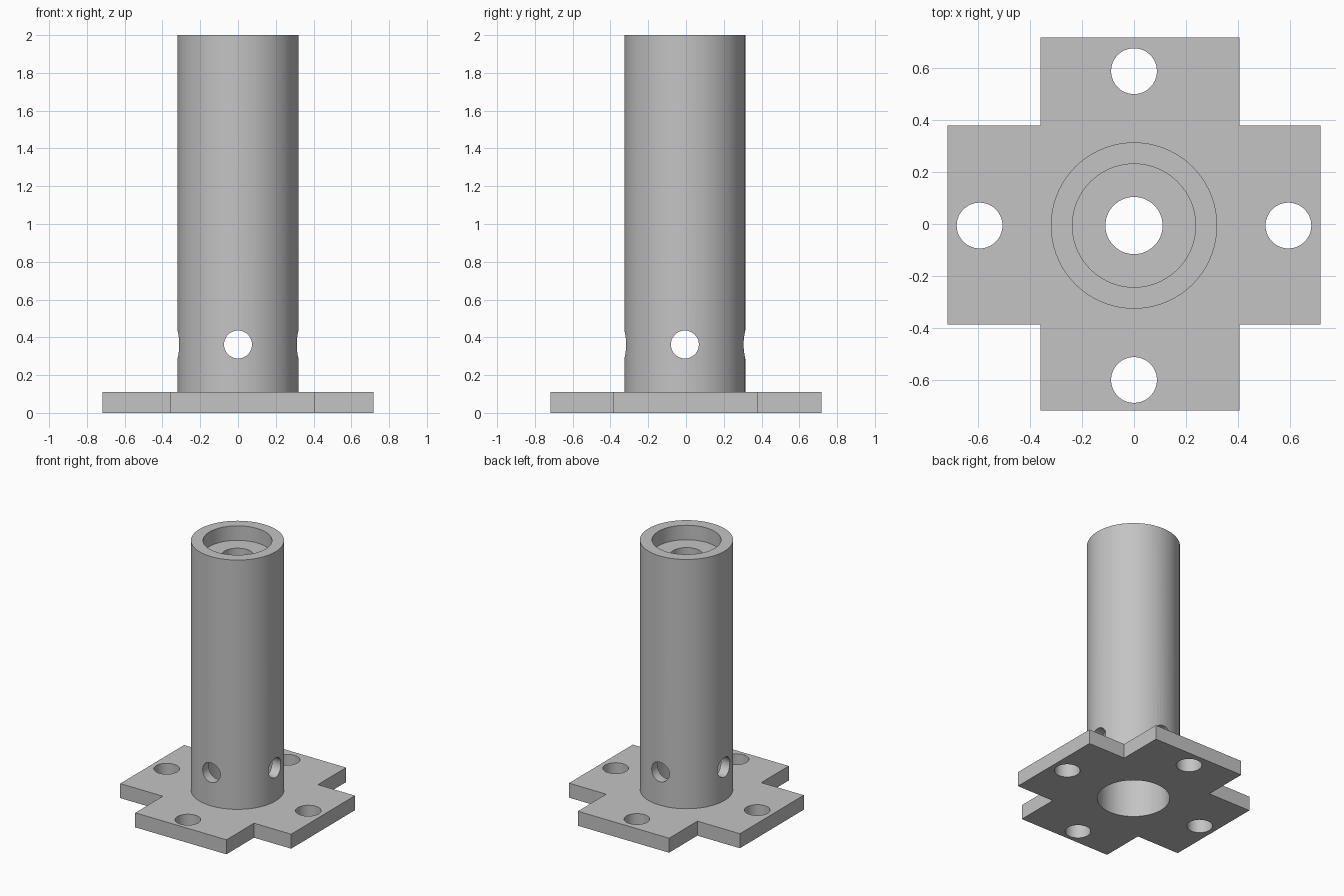
import bpy
import bmesh
from math import pi
from mathutils import Matrix, Vector

cube = bpy.data.objects.get("Cube")
if cube:
    bpy.data.objects.remove(cube, do_unlink=True)

grey = bpy.data.materials.new("plain grey")
grey.use_nodes = True
colour = (0.55, 0.55, 0.55, 1)
grey.diffuse_color = colour
grey.node_tree.nodes["Principled BSDF"].inputs["Base Color"].default_value = colour

PLATE_TOP = 0.11
HALF = 0.717
AXIS_Y = -0.006      # tube and holes sit slightly off the plate centre
BORE = 0.249
SEGMENTS = 72


def make_object(name, bm):
    bmesh.ops.recalc_face_normals(bm, faces=bm.faces)
    mesh = bpy.data.meshes.new(name)
    bm.to_mesh(mesh)
    bm.free()
    obj = bpy.data.objects.new(name, mesh)
    mesh.materials.append(grey)
    bpy.context.collection.objects.link(obj)
    return obj


def drill(obj, centre, radius, depth, axis="Z"):
    """Cut a round hole through obj along an axis."""
    turn = {"X": Matrix.Rotation(pi / 2, 4, "Y"),
            "Y": Matrix.Rotation(pi / 2, 4, "X"),
            "Z": Matrix.Identity(4)}[axis]
    bm = bmesh.new()
    bmesh.ops.create_cone(bm, cap_ends=True, segments=SEGMENTS,
                          radius1=radius, radius2=radius, depth=depth,
                          matrix=Matrix.Translation(centre) @ turn)
    cutter = make_object("hole_cutter", bm)
    cutter.hide_render = True
    mod = obj.modifiers.new("hole", "BOOLEAN")
    mod.operation = "DIFFERENCE"
    mod.solver = "EXACT"
    mod.object = cutter
    bpy.context.view_layer.objects.active = obj
    bpy.ops.object.modifier_apply(modifier=mod.name)
    bpy.data.objects.remove(cutter, do_unlink=True)


# Cross-shaped base plate
x0, x1, y0, y1 = -0.36, 0.405, -0.387, 0.378
outline = [(x0, -HALF), (x1, -HALF), (x1, y0), (HALF, y0), (HALF, y1), (x1, y1),
           (x1, HALF), (x0, HALF), (x0, y1), (-HALF, y1), (-HALF, y0), (x0, y0)]
bm = bmesh.new()
face = bm.faces.new([bm.verts.new((x, y, 0)) for x, y in outline])
grown = bmesh.ops.extrude_face_region(bm, geom=[face])
bmesh.ops.translate(bm, vec=(0, 0, PLATE_TOP),
                    verts=[v for v in grown["geom"] if isinstance(v, bmesh.types.BMVert)])
plate = make_object("base_plate", bm)

# Bolt holes in the four arms, and the bore
for dx, dy in ((1, 0), (-1, 0), (0, 1), (0, -1)):
    drill(plate, Vector((0.594 * dx, AXIS_Y + 0.594 * dy, 0)), 0.088, 1)
drill(plate, Vector((0, AXIS_Y, 0)), BORE, 1)

# Upright tube with a counterbored top and an inner ledge
profile = [(BORE, PLATE_TOP), (0.32, PLATE_TOP), (0.32, 2), (0.237, 2),
           (0.237, 1.89), (0.11, 1.89), (0.11, 1.78), (BORE, 1.78)]
bm = bmesh.new()
ring = [bm.verts.new((r, AXIS_Y, z)) for r, z in profile]
edges = [bm.edges.new((ring[i - 1], ring[i])) for i in range(len(ring))]
bmesh.ops.spin(bm, geom=ring + edges, cent=(0, AXIS_Y, 0), axis=(0, 0, 1),
               angle=2 * pi, steps=SEGMENTS, use_duplicate=False)
bmesh.ops.remove_doubles(bm, verts=bm.verts, dist=0.0005)
tube = make_object("upright_tube", bm)

# Cross holes through the tube wall
for axis in "XY":
    drill(tube, Vector((0, AXIS_Y, 0.362)), 0.074, 1, axis)

# Smooth round walls with sharp rims
for obj in (plate, tube):
    bpy.ops.object.select_all(action="DESELECT")
    obj.select_set(True)
    bpy.context.view_layer.objects.active = obj
    bpy.ops.object.shade_smooth_by_angle(angle=pi / 6)
